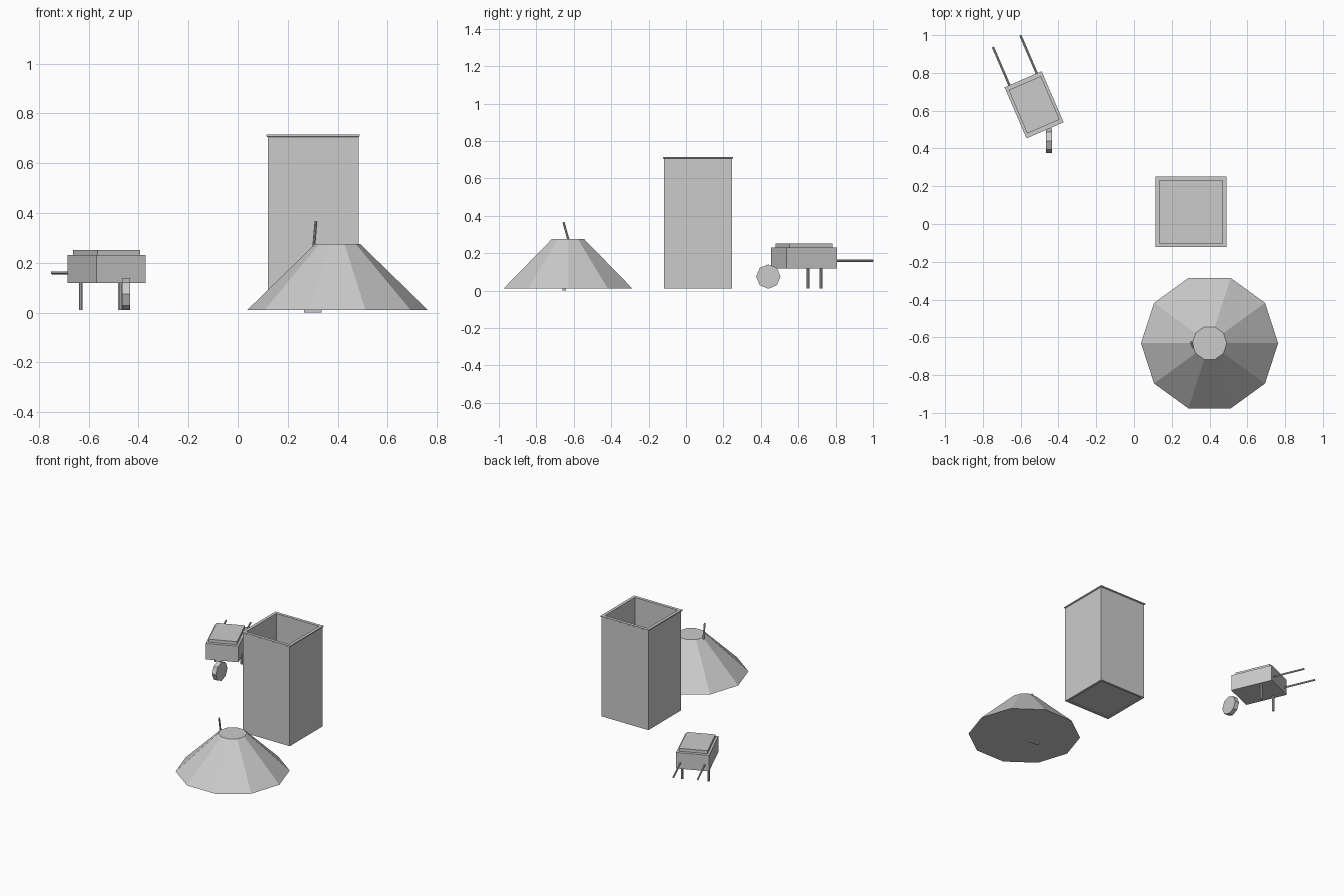
import bpy, bmesh, math
from mathutils import Matrix, Vector

if "Cube" in bpy.data.objects:
    bpy.data.objects.remove(bpy.data.objects["Cube"])

grey = bpy.data.materials.new("plain grey")
grey.use_nodes = True
grey.diffuse_color = (0.6, 0.6, 0.6, 1)
grey.node_tree.nodes["Principled BSDF"].inputs["Base Color"].default_value = (0.6, 0.6, 0.6, 1)


def finish(name, bm, matrix=Matrix()):
    bm.transform(matrix)
    bmesh.ops.recalc_face_normals(bm, faces=bm.faces)
    mesh = bpy.data.meshes.new(name)
    bm.to_mesh(mesh)
    bm.free()
    mesh.materials.append(grey)
    obj = bpy.data.objects.new(name, mesh)
    bpy.context.collection.objects.link(obj)
    return obj


def box(name, centre, size, matrix=Matrix()):
    bm = bmesh.new()
    bmesh.ops.create_cube(bm, size=1, matrix=Matrix.Translation(centre) @ Matrix.Diagonal((*size, 1)))
    return finish(name, bm, matrix)


def rod(name, start, end, r1, r2=None, sides=8, turn=0, matrix=Matrix()):
    start, end = Vector(start), Vector(end)
    axis = end - start
    place = Matrix.Translation((start + end) / 2) @ axis.to_track_quat('Z', 'Y').to_matrix().to_4x4()
    bm = bmesh.new()
    bmesh.ops.create_cone(bm, cap_ends=True, segments=sides, radius1=r1,
                          radius2=r1 if r2 is None else r2, depth=axis.length,
                          matrix=place @ Matrix.Rotation(turn, 4, 'Z'))
    return finish(name, bm, matrix)


def square_tube(name, centre, rings):
    """Closed loop of square rings, each given as (half width, height)."""
    bm = bmesh.new()
    loops = []
    for half, z in rings:
        loops.append([bm.verts.new((centre[0] + half * sx, centre[1] + half * sy, z))
                      for sx, sy in ((-1, -1), (1, -1), (1, 1), (-1, 1))])
    for a, b in zip(loops, loops[1:] + loops[:1]):
        for i in range(4):
            j = (i + 1) % 4
            bm.faces.new((a[i], a[j], b[j], b[i]))
    return finish(name, bm)


# Tall open bin with a thin lip
bin_centre = (0.302, 0.064)
square_tube("bin_walls", bin_centre, [(0.182, 0.01), (0.182, 0.705), (0.187, 0.708),
                                      (0.187, 0.715), (0.166, 0.715), (0.166, 0.01)])
box("bin_floor", (*bin_centre, 0.022), (0.334, 0.334, 0.014))

# Ten-sided heap
rod("heap", (0.4, -0.631, 0.01), (0.4, -0.631, 0.275), 0.363, 0.091, sides=10, turn=math.pi / 2)

# Shovel stuck in the heap
rod("shovel_handle", (0.297, -0.603, 0.18), (0.313, -0.655, 0.366), 0.006)
box("shovel_blade", (0.3, -0.65, 0.05), (0.07, 0.018, 0.1))

# Wheelbarrow, turned about its centre
turned = Matrix.Translation((-0.529, 0.631, 0)) @ Matrix.Rotation(math.radians(23.3), 4, 'Z')
box("barrow_tray", (0, 0, 0.175), (0.214, 0.294, 0.112), turned)
box("barrow_load", (0, 0, 0.235), (0.186, 0.25, 0.034), turned)
for side, label in ((1, "left"), (-1, "right")):
    rod(label + "_barrow_handle", (side * 0.079, 0.13, 0.16), (side * 0.079, 0.367, 0.16),
        0.006, matrix=turned)
    rod(label + "_barrow_leg", (side * 0.086, 0.061, 0.01), (side * 0.086, 0.061, 0.13),
        0.008, matrix=turned)
rod("barrow_wheel", (-0.466, 0.44, 0.075), (-0.434, 0.44, 0.075), 0.065)
